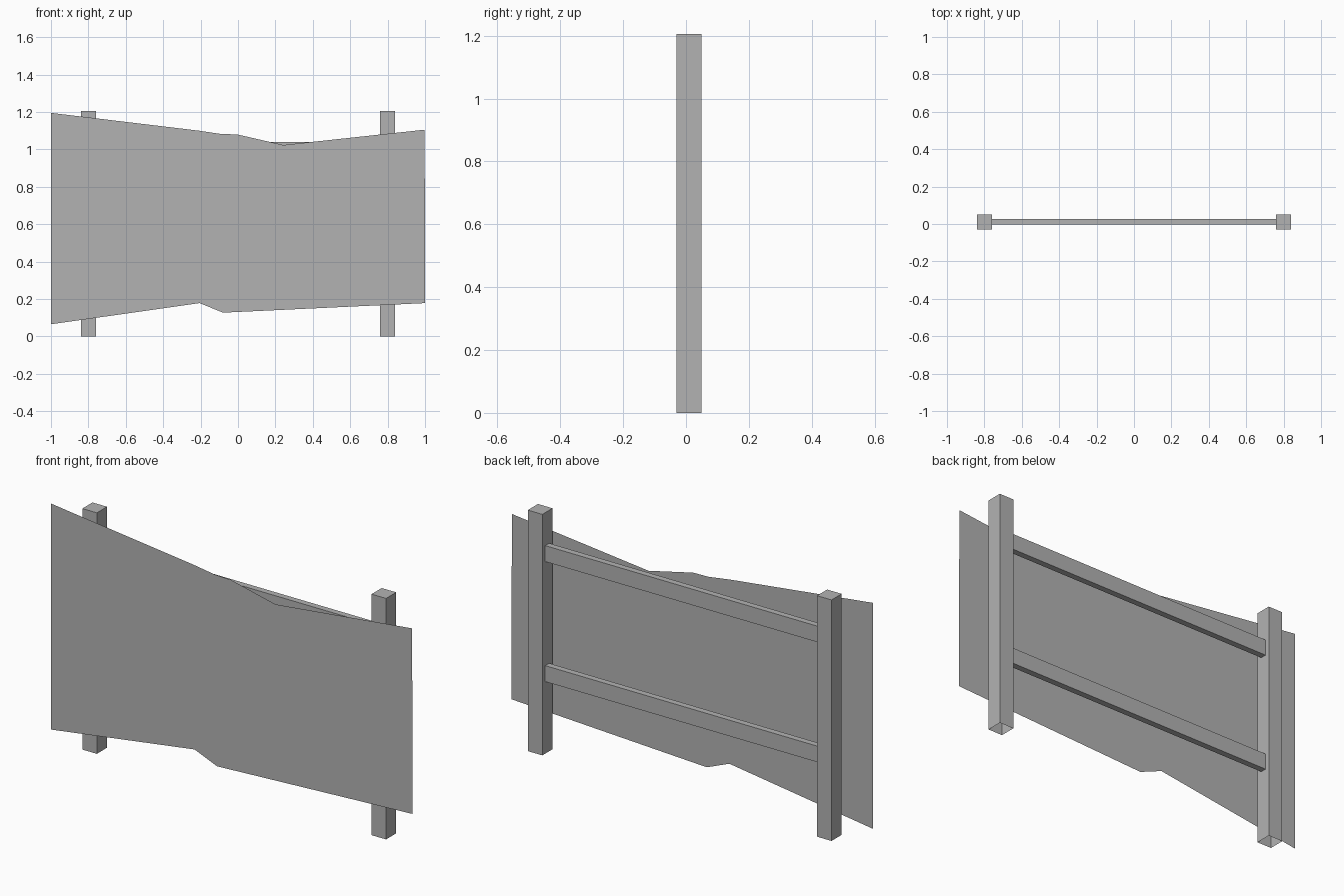
import bpy, bmesh

cube = bpy.data.objects.get("Cube")
if cube:
    bpy.data.objects.remove(cube)

grey = bpy.data.materials.new("plain_grey")
grey.use_nodes = True
colour = (0.45, 0.45, 0.45, 1)
grey.diffuse_color = colour
grey.node_tree.nodes["Principled BSDF"].inputs["Base Color"].default_value = colour


def finish(name, bm):
    mesh = bpy.data.meshes.new(name)
    bm.to_mesh(mesh)
    bm.free()
    mesh.materials.append(grey)
    obj = bpy.data.objects.new(name, mesh)
    bpy.context.collection.objects.link(obj)
    return obj


def box(name, low, high, open_bottom=False):
    bm = bmesh.new()
    bmesh.ops.create_cube(bm, size=1)
    for v in bm.verts:
        v.co = [lo + (c + 0.5) * (hi - lo) for c, lo, hi in zip(v.co, low, high)]
    if open_bottom:
        bm.normal_update()
        bottom = [f for f in bm.faces if f.normal.z < -0.9]
        bmesh.ops.delete(bm, geom=bottom, context='FACES_ONLY')
    return finish(name, bm)


# Upright posts, open underneath
for side, x in (("right", -0.8), ("left", 0.8)):
    box(side + "_post", (x - 0.04, -0.03, 0), (x + 0.04, 0.05, 1.205), True)

# Cross rails between the posts
for name, z in (("lower_rail", 0.40), ("upper_rail", 1.0)):
    box(name, (-0.76, -0.004, z - 0.04), (0.76, 0.027, z + 0.04))

# Thin torn sheet across the front, outlined from bottom left
outline = [(-1, 0.065), (-0.205, 0.178), (-0.08, 0.127), (1, 0.178),
           (1, 0.84), (0.997, 0.85), (0.997, 1.105), (0.12, 1.01),
           (-0.005, 1.08), (-0.09, 1.082), (-0.21, 1.10), (-1, 1.195)]
bm = bmesh.new()
bm.faces.new([bm.verts.new((x, -0.05, z)) for x, z in outline])
bmesh.ops.triangulate(bm, faces=bm.faces[:])
finish("front_sheet", bm)
